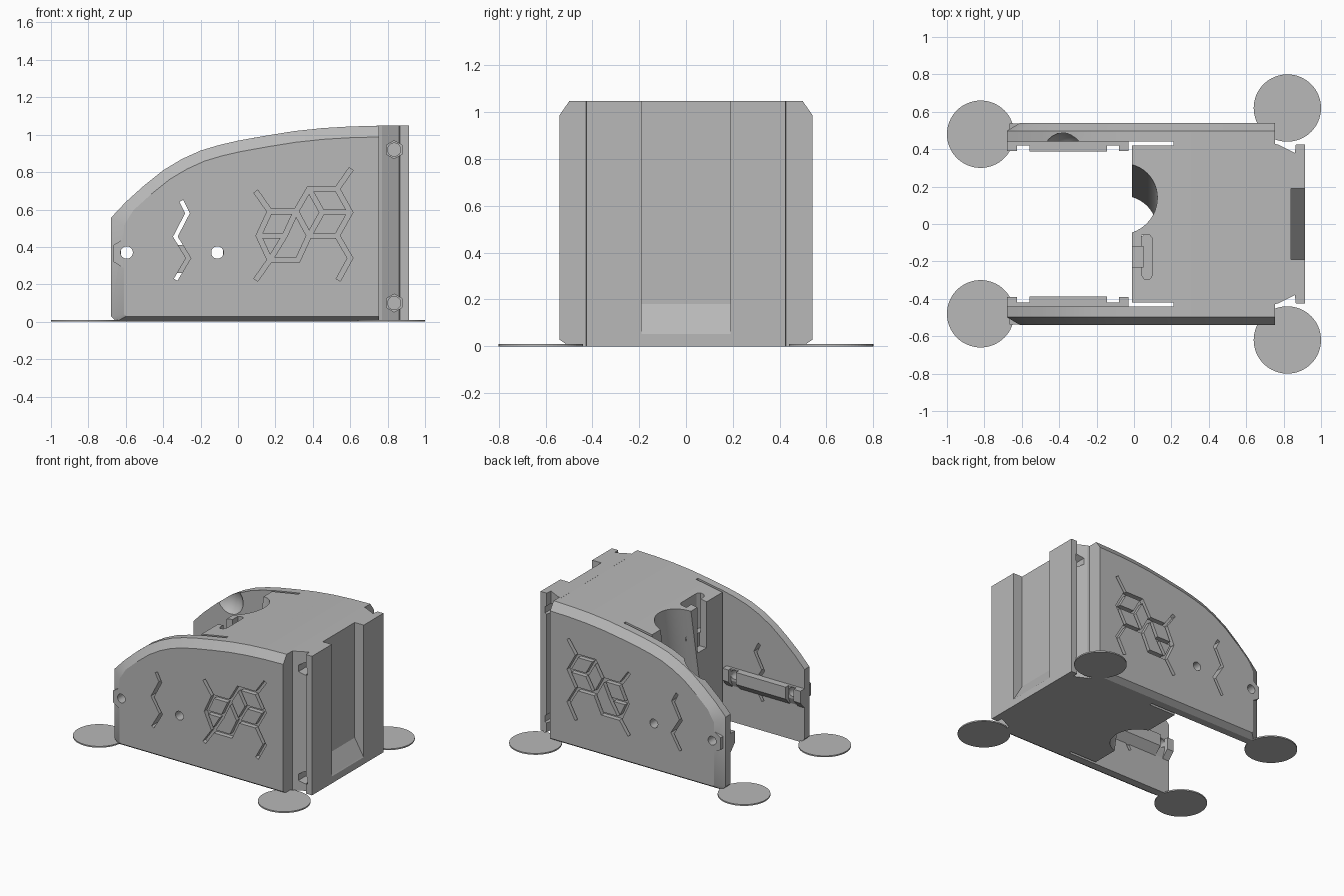
import bpy, bmesh, math
from mathutils import Vector, Matrix

cube = bpy.data.objects.get("Cube")
if cube:
    bpy.data.objects.remove(cube)

grey = bpy.data.materials.new("light grey plastic")
grey.use_nodes = True
colour = (0.48, 0.48, 0.48, 1)
grey.diffuse_color = colour
grey.node_tree.nodes["Principled BSDF"].inputs["Base Color"].default_value = colour


def finish(name, bm):
    bmesh.ops.recalc_face_normals(bm, faces=bm.faces)
    mesh = bpy.data.meshes.new(name)
    bm.to_mesh(mesh)
    bm.free()
    mesh.materials.append(grey)
    ob = bpy.data.objects.new(name, mesh)
    bpy.context.collection.objects.link(ob)
    return ob


def add_loft(bm, rings):
    loops = [[bm.verts.new(p) for p in ring] for ring in rings]
    n = len(loops[0])
    for a, b in zip(loops, loops[1:]):
        for i in range(n):
            j = (i + 1) % n
            bm.faces.new((a[i], a[j], b[j], b[i]))
    bm.faces.new(loops[0])
    bm.faces.new(loops[-1])


def loft(name, rings):
    bm = bmesh.new()
    add_loft(bm, rings)
    return finish(name, bm)


def xz(points, y):
    return [(x, y, z) for x, z in points]


def xy(points, z):
    return [(x, y, z) for x, y in points]


def box(name, x0, x1, y0, y1, z0, z1):
    rect = [(x0, y0), (x1, y0), (x1, y1), (x0, y1)]
    return loft(name, [xy(rect, z0), xy(rect, z1)])


def rod(name, a, b, radius, sides=32):
    a, b = Vector(a), Vector(b)
    d = b - a
    bm = bmesh.new()
    spin = d.to_track_quat("Z", "Y").to_matrix().to_4x4()
    bmesh.ops.create_cone(bm, cap_ends=True, segments=sides, radius1=radius, radius2=radius,
                          depth=d.length, matrix=Matrix.Translation((a + b) / 2) @ spin)
    return finish(name, bm)


def grooves(name, paths, half, y0, y1):
    # one solid bar per path segment, slightly overlapping at the joints
    bm = bmesh.new()
    for path in paths:
        for p, q in zip(path, path[1:]):
            p, q = Vector(p), Vector(q)
            d = (q - p).normalized()
            n = Vector((-d.y, d.x)) * half
            p, q = p - d * half * 0.6, q + d * half * 0.6
            bar = [p + n, q + n, q - n, p - n]
            add_loft(bm, [xz(bar, y0), xz(bar, y1)])
    return finish(name, bm)


def cut(ob, *cutters):
    bpy.context.view_layer.objects.active = ob
    for c in cutters:
        c.hide_render = True
        mod = ob.modifiers.new("cut", "BOOLEAN")
        mod.operation = "DIFFERENCE"
        mod.solver = "EXACT"
        mod.use_self = True
        mod.object = c
        bpy.ops.object.modifier_apply(modifier=mod.name)
        bpy.data.objects.remove(c)


def smooth(ob):
    bpy.ops.object.select_all(action="DESELECT")
    ob.select_set(True)
    bpy.context.view_layer.objects.active = ob
    bpy.ops.object.shade_smooth_by_angle(angle=math.radians(25))


# Curved top line shared by the side plates and the body
top_line = [(-0.68, 0.555), (-0.6, 0.64), (-0.5, 0.73), (-0.4, 0.81), (-0.3, 0.87),
            (-0.2, 0.915), (-0.1, 0.945), (0, 0.968), (0.15, 0.995), (0.3, 1.019),
            (0.45, 1.035), (0.6, 1.044), (0.755, 1.048)]

# Outer face of a plate, drawn in from the top, front and bottom edges
inset_line = []
for i, (x, z) in enumerate(top_line):
    a = Vector(top_line[max(i - 1, 0)])
    b = Vector(top_line[min(i + 1, len(top_line) - 1)])
    t = (b - a).normalized()
    inset_line.append((max(x + t.y * 0.06, -0.61) if x < 0.7 else x, z - t.x * 0.06))
plate_full = top_line + [(0.755, 0), (-0.65, 0), (-0.68, 0.03)]
plate_inset = inset_line + [(0.755, 0.028), (-0.6, 0.028), (-0.61, 0.04)]

# Relief pattern: joined cells with loose tails, and a zigzag slot
cell_lines = [
    [(0.10, 0.69), (0.17, 0.59), (0.11, 0.46), (0.17, 0.33), (0.10, 0.23)],
    [(0.17, 0.59), (0.31, 0.59), (0.38, 0.71), (0.53, 0.71), (0.60, 0.81)],
    [(0.17, 0.33), (0.32, 0.33), (0.38, 0.46), (0.53, 0.46), (0.60, 0.34), (0.54, 0.23)],
    [(0.11, 0.46), (0.25, 0.46), (0.31, 0.59), (0.38, 0.46), (0.45, 0.585), (0.38, 0.71)],
    [(0.17, 0.33), (0.25, 0.46)],
    [(0.45, 0.585), (0.60, 0.585)],
    [(0.53, 0.71), (0.60, 0.585), (0.53, 0.46)],
]
zigzag = [[(-0.3, 0.64), (-0.27, 0.58), (-0.335, 0.455), (-0.265, 0.34), (-0.33, 0.23)]]
HOLE_Z = 0.37
pad_shape = [(-0.665, 0.41), (-0.6, 0.45), (-0.57, 0.45), (-0.57, 0.28), (-0.6, 0.28), (-0.665, 0.32)]

for s, side in ((-1, "right"), (1, "left")):
    # Side plate with chamfered outer edges
    plate = loft(side + "_side_plate", [xz(plate_full, s * 0.44), xz(plate_full, s * 0.498),
                                        xz(plate_inset, s * 0.54)])
    pad = loft(side + "_hole_pad", [xz(pad_shape, s * 0.47), xz(pad_shape, s * 0.538)])

    def hole(x):
        return rod("cutter", (x, s * 0.3, HOLE_Z), (x, s * 0.6, HOLE_Z), 0.033, 24)

    cut(plate, grooves("cutter", cell_lines, 0.013, s * 0.505, s * 0.6),
        grooves("cutter", zigzag, 0.011, s * 0.4, s * 0.6), hole(-0.595), hole(-0.11))
    cut(pad, hole(-0.595))
    if s > 0:
        # Hollow in the inner face near the top edge
        bm = bmesh.new()
        bmesh.ops.create_uvsphere(bm, u_segments=24, v_segments=12, radius=0.14,
                                  matrix=Matrix.Translation((-0.37, 0.35, 0.8)))
        cut(plate, finish("cutter", bm))
    smooth(plate)

    # Inner rail: raised blocks with thin webs at the screw holes
    for i, (x0, x1, inner) in enumerate([(-0.68, -0.625, 0.39), (-0.625, -0.56, 0.42),
                                         (-0.56, -0.145, 0.387), (-0.145, -0.08, 0.42),
                                         (-0.08, -0.03, 0.39)]):
        section = [(0.445, 0.26), (inner, 0.32), (inner, 0.41), (0.445, 0.41)]
        rail = loft(f"{side}_rail_{i + 1}", [[(x, s * y, z) for y, z in section] for x in (x0, x1)])
        if inner > 0.4:
            cut(rail, hole(-0.595 if i == 1 else -0.11))

    # Flat round feet
    for x, y, end in ((-0.82, 0.48, "open_end"), (0.82, 0.62, "closed_end")):
        rod(f"{side}_{end}_foot", (x, s * y, 0), (x, s * y, 0.01), 0.18, 64)

# Main body between the plates
body_line = [(-0.01, 0.966)] + [p for p in top_line if p[0] >= 0] + [(0.755, 0), (-0.01, 0)]
body = loft("body", [xz(body_line, -0.45), xz(body_line, 0.45)])
slits = [box("cutter", -0.1, 0.21, *sorted((s * 0.42, s * 0.47)), -0.1, 1.2) for s in (-1, 1)]
scoop = rod("cutter", (-0.06, 0.16, 1.1), (-0.06, -0.055, -0.1), 0.185, 48)
neck = box("cutter", -0.1, 0.05, -0.23, -0.12, 0.62, 1.2)
slot_line = [(0.04, -0.06), (0.04, -0.27), (0.055, -0.295), (0.085, -0.295), (0.1, -0.27),
             (0.1, -0.08), (0.085, -0.06)]
slot = loft("cutter", [xy(slot_line, 0.72), xy(slot_line, 1.2)])
cut(body, *slits, scoop, neck, slot)
smooth(body)

# Closed end with side channels and a wide groove
half = [(0.74, 0.43), (0.77, 0.425), (0.86, 0.38), (0.865, 0.425), (0.915, 0.425)]
outline = half + [(x, -y) for x, y in reversed(half)]
end_block = loft("end_block", [xy(outline, 0), xy(outline, 1.048)])
groove_shape = [(0.93, 0.03), (0.91, 0.06), (0.84, 0.18), (0.84, 1.1), (0.93, 1.1)]
cut(end_block, loft("cutter", [xz(groove_shape, -0.19), xz(groove_shape, 0.19)]))
for s in (-1, 1):
    for z in (0.1, 0.92):
        cut(end_block, rod("cutter", (0.835, s * 0.3, z), (0.835, s * 0.5, z), 0.048, 6),
            rod("cutter", (0.835, s * 0.25, z), (0.835, s * 0.5, z), 0.035, 24))
